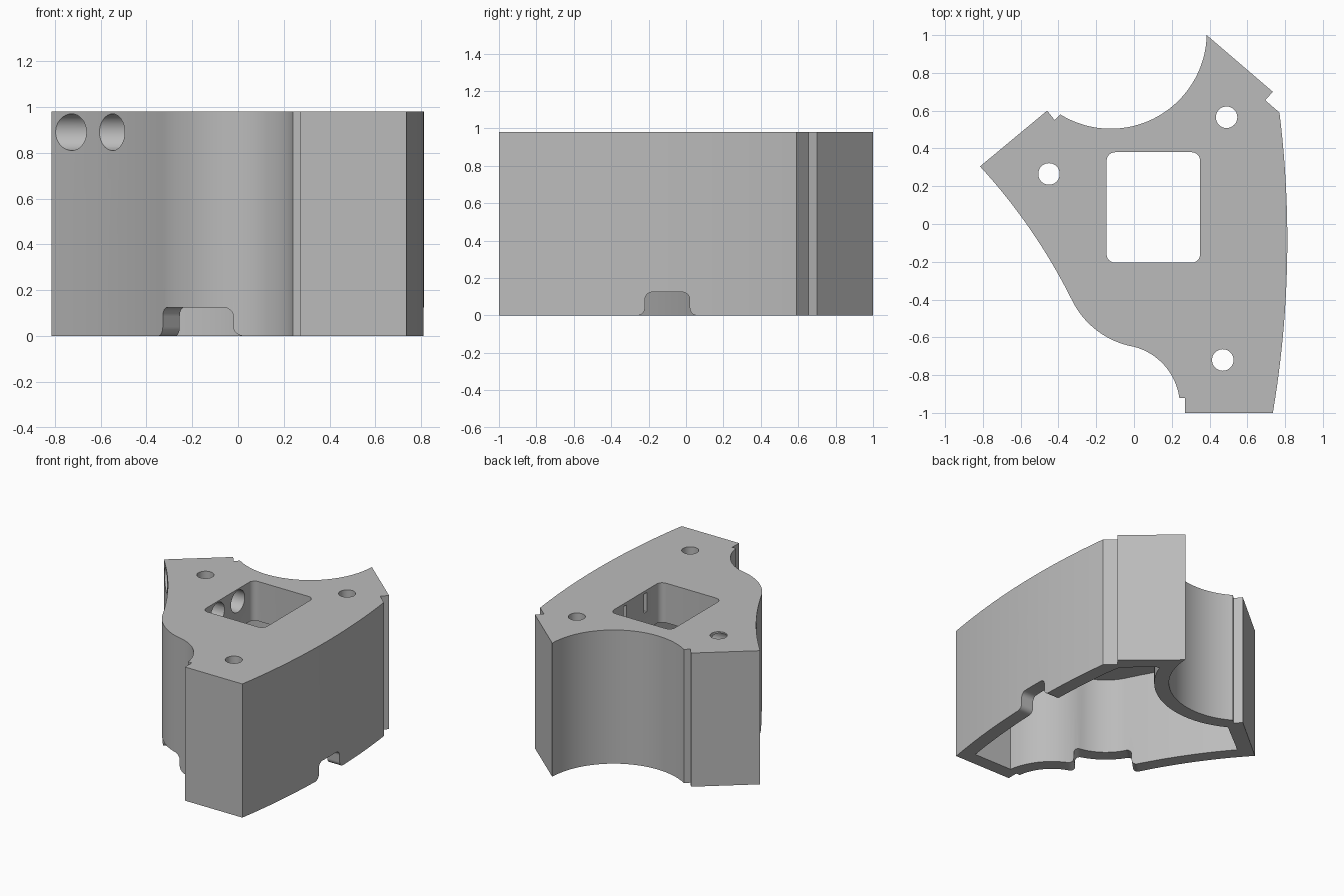
import bpy, math
from mathutils import Vector, Matrix
from mathutils.geometry import intersect_point_line

cube = bpy.data.objects.get("Cube")
if cube:
    bpy.data.objects.remove(cube, do_unlink=True)

HEIGHT, ROOF, WALL = 0.98, 0.29, 0.10

grey = bpy.data.materials.new("plain grey")
grey.use_nodes = True
grey.diffuse_color = (0.5, 0.5, 0.5, 1)
grey.node_tree.nodes["Principled BSDF"].inputs["Base Color"].default_value = (0.5, 0.5, 0.5, 1)


def vecs(*pts):
    return [Vector(p) for p in pts]


def arc(p, q, sag, n=16):
    """Circular arc from p up to (not including) q; positive sag bulges right of travel."""
    p, q = Vector(p), Vector(q)
    half = (q - p).length / 2
    along = (q - p).normalized()
    right = Vector((along.y, -along.x))
    radius = (half * half + sag * sag) / (2 * abs(sag))
    sign = math.copysign(1, sag)
    centre = (p + q) / 2 + right * (sag - sign * radius)
    sweep = 2 * math.atan2(abs(sag), half)
    pts = []
    for i in range(n):
        a = -sweep + 2 * sweep * i / n
        pts.append(centre + along * radius * math.sin(a) + right * sign * radius * math.cos(a))
    return pts


def gap(p, a, b):
    """Distance from p to the segment a-b."""
    t = intersect_point_line(p, a, b)[1]
    return (p - a.lerp(b, min(max(t, 0), 1))).length


def inset(points, d):
    """Mitred inward offset of a counter-clockwise outline, trimmed where it would cross itself."""
    sides = list(zip(points, points[1:] + points[:1]))
    out = []
    for (p0, p), (_, p2) in zip(sides[-1:] + sides[:-1], sides):
        a, b = (p - p0).normalized(), (p2 - p).normalized()
        na, nb = Vector((-a.y, a.x)), Vector((-b.y, b.x))
        moved = p + (na + nb) * d / (1 + na.dot(nb))
        if min(gap(moved, s, e) for s, e in sides) > 0.98 * d:
            out.append(moved)
    return out


def prism(name, points, depth, matrix=Matrix()):
    """Extrude a counter-clockwise outline along local z."""
    n = len(points)
    verts = [(p[0], p[1], z) for z in (0, depth) for p in points]
    faces = [list(range(n))[::-1], list(range(n, 2 * n))]
    for i in range(n):
        j = (i + 1) % n
        faces.append([i, j, n + j, n + i])
    mesh = bpy.data.meshes.new(name)
    mesh.from_pydata(verts, [], faces)
    mesh.transform(matrix)
    mesh.update()
    ob = bpy.data.objects.new(name, mesh)
    bpy.context.collection.objects.link(ob)
    return ob


def circle(r, n=32):
    return [(r * math.cos(math.tau * i / n), r * math.sin(math.tau * i / n)) for i in range(n)]


def quarter(cx, cy, r, start, turn=90, n=6):
    return [(cx + r * math.cos(math.radians(start + turn * i / n)),
             cy + r * math.sin(math.radians(start + turn * i / n))) for i in range(n + 1)]


def cut(body, cutter):
    cutter.hide_render = True
    mod = body.modifiers.new("cut", 'BOOLEAN')
    mod.operation, mod.solver, mod.object = 'DIFFERENCE', 'EXACT', cutter
    bpy.ops.object.modifier_apply(modifier=mod.name)
    bpy.data.objects.remove(cutter, do_unlink=True)


# Outline pieces, counter-clockwise from the left corner
left_side = (arc((-0.815, 0.305), (-0.33, -0.40), -0.03) + arc((-0.33, -0.40), (0, -0.65), 0.05)
             + arc((0, -0.65), (0.24, -0.92), -0.055))
right_side = arc((0.735, -1), (0.77, 0.59), 0.058, 24)
back_scoop = arc((0.385, 1.0), (-0.39, 0.58), -0.255, 40)

outer = (left_side + vecs((0.24, -0.92), (0.27, -0.92), (0.27, -1)) + right_side
         + vecs((0.77, 0.59), (0.695, 0.655), (0.735, 0.70)) + back_scoop
         + vecs((-0.39, 0.58), (-0.42, 0.55), (-0.46, 0.60)))
simple = (left_side + vecs((0.255, -1)) + right_side
          + vecs((0.75, 0.69)) + back_scoop + vecs((-0.44, 0.60)))

# Body
body = prism("bracket_body", outer, HEIGHT)
body.data.materials.append(grey)
bpy.context.view_layer.objects.active = body
body.select_set(True)

# Hollow underside
cut(body, prism("cavity", inset(simple, WALL), HEIGHT - ROOF + 0.1, Matrix.Translation((0, 0, -0.1))))

# Square window with rounded corners
x0, x1, y0, y1, r = -0.145, 0.35, -0.205, 0.38, 0.045
window = (quarter(x1 - r, y1 - r, r, 0) + quarter(x0 + r, y1 - r, r, 90)
          + quarter(x0 + r, y0 + r, r, 180) + quarter(x1 - r, y0 + r, r, 270))
cut(body, prism("window", window, 1, Matrix.Translation((0, 0, 0.5))))

# Screw holes through the roof
for x, y in ((-0.45, 0.265), (0.49, 0.565), (0.47, -0.72)):
    cut(body, prism("screw_hole", circle(0.057), 1, Matrix.Translation((x, y, 0.5))))

# Side bores into the window, with shallow slots opposite
along_x = Matrix.Rotation(math.pi / 2, 4, 'Y')
slot = [(-0.07, -0.017), (0.07, -0.017), (0.07, 0.017), (-0.07, 0.017)]
for y in (0.205, -0.03):
    cut(body, prism("side_bore", circle(0.08), 1.0, Matrix.Translation((-1, y, 0.89)) @ along_x))
    cut(body, prism("slot", slot, 0.09, Matrix.Translation((0.3, y, 0.89)) @ along_x))


# Rounded cable notches in the lower rim
def notch(x, y, direction, width):
    h, w, r = 0.125, width / 2, 0.04
    half = quarter(w + r, r, r, 270, -90) + quarter(w - r, h - r, r, 0)
    shape = [(w + r, -0.05)] + half + [(-u, v) for u, v in reversed(half)] + [(-w - r, -0.05)]
    d = Vector(direction).normalized()
    up = Vector((0, 0, 1))
    frame = Matrix((up.cross(d), up, d)).transposed().to_4x4()
    cut(body, prism("notch", shape, 0.36, Matrix.Translation(Vector((x, y, 0)) - d * 0.18) @ frame))


notch(0.80, -0.10, (1, 0, 0), 0.24)
notch(-0.19, -0.54, (0.7, 0.71, 0), 0.39)

bpy.ops.object.shade_smooth_by_angle(angle=math.radians(25))
